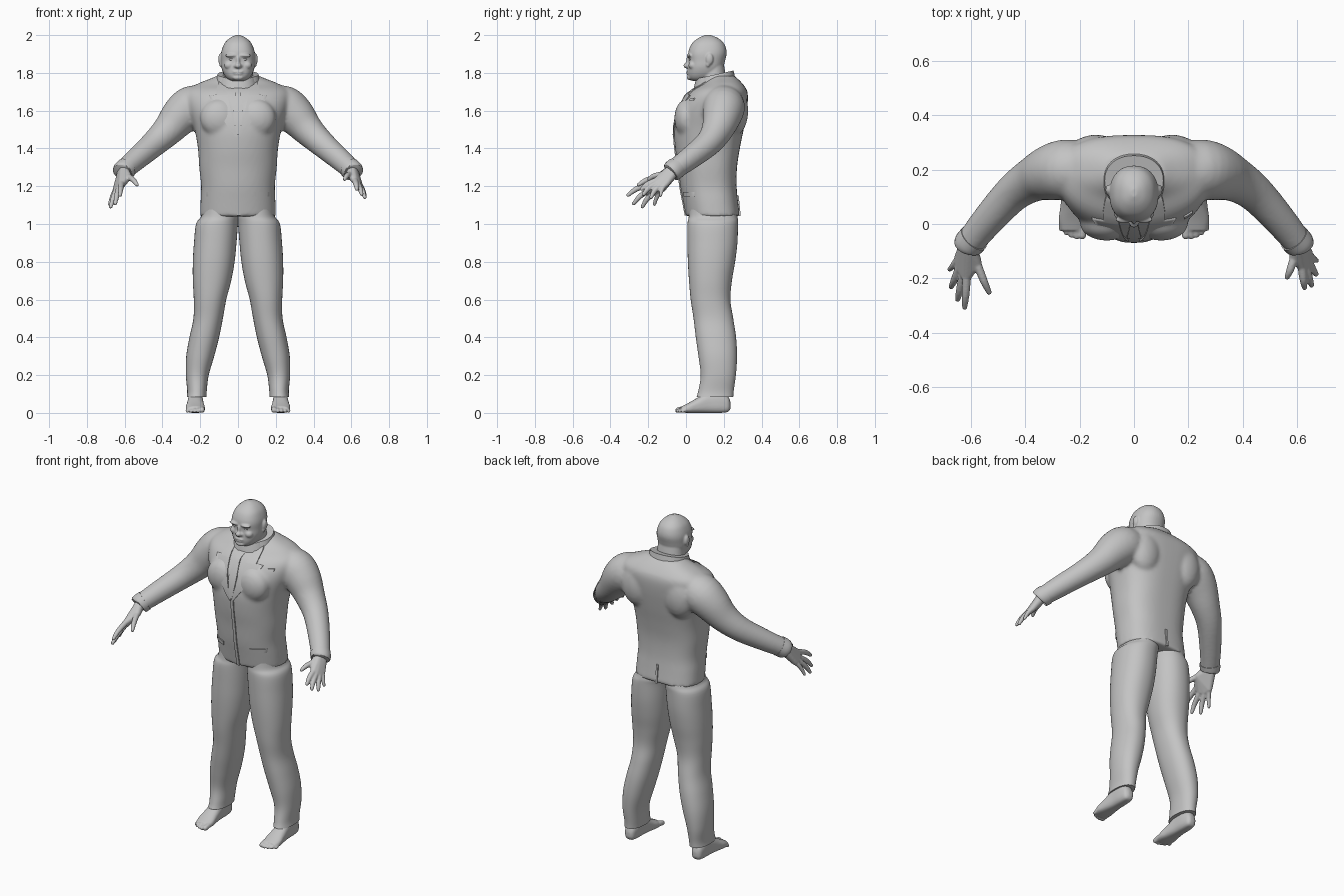
import bpy, bmesh, math
from mathutils import Vector, Matrix

if "Cube" in bpy.data.objects:
    bpy.data.objects.remove(bpy.data.objects["Cube"])

grey = bpy.data.materials.new("plain_grey")
grey.diffuse_color = (0.55, 0.55, 0.55, 1)
grey.use_nodes = True
grey.node_tree.nodes["Principled BSDF"].inputs["Base Color"].default_value = grey.diffuse_color


def finish(name, bm, voxel=0, relax=0):
    bmesh.ops.recalc_face_normals(bm, faces=bm.faces[:])
    me = bpy.data.meshes.new(name)
    bm.to_mesh(me)
    bm.free()
    ob = bpy.data.objects.new(name, me)
    bpy.context.collection.objects.link(ob)
    me.materials.append(grey)
    if voxel:
        m = ob.modifiers.new("merge", 'REMESH')
        m.mode, m.voxel_size, m.use_smooth_shade = 'VOXEL', voxel, True
        s = ob.modifiers.new("relax", 'SMOOTH')
        s.factor, s.iterations = 0.5, relax
        me.shade_smooth()
    else:
        bpy.ops.object.select_all(action='DESELECT')
        ob.select_set(True)
        bpy.context.view_layer.objects.active = ob
        bpy.ops.object.shade_smooth_by_angle(angle=math.radians(50))
    return ob


def dense(rows, k=5):
    """Smooth interpolation through rows of numbers."""
    out = []
    for i in range(len(rows) - 1):
        p = [rows[max(0, min(len(rows) - 1, i + j))] for j in (-1, 0, 1, 2)]
        for s in range(k):
            t = s / k
            out.append([b + 0.5 * t * (c - a + t * (2*a - 5*b + 4*c - d + t * (3*(b - c) + d - a)))
                        for a, b, c, d in zip(*p)])
    return out + [list(rows[-1])]


def skin(bm, rings):
    vs = [[bm.verts.new(p) for p in r] for r in rings]
    n = len(vs[0])
    for a, b in zip(vs, vs[1:]):
        for i in range(n):
            bm.faces.new((a[i], a[(i+1) % n], b[(i+1) % n], b[i]))
    bm.faces.new(vs[0])
    bm.faces.new(vs[-1])


def loft(bm, rows, side=1, front=2.2, back=2.2, n=40, along_y=False, tilt=0):
    """Rows: position, x0, x1, then the y (or z) extents."""
    rings = []
    for s, x0, x1, b0, b1 in dense(rows):
        ring = []
        for i in range(n):
            a = 2 * math.pi * i / n
            c, d = math.cos(a), math.sin(a)
            e = 2 / (back if d > 0 else front)
            x = (x0 + x1) / 2 + (x1 - x0) / 2 * math.copysign(abs(c) ** e, c)
            b = (b0 + b1) / 2 + (b1 - b0) / 2 * math.copysign(abs(d) ** e, d)
            ring.append((side * x, s, b) if along_y else (side * x, b, s + tilt * (b - 0.15)))
        rings.append(ring)
    skin(bm, rings)


def tube(bm, pts, side=1, n=20, round_end=False):
    """Points: x, y, z, radius."""
    p = dense(pts, 4)
    rings = []
    for i, q in enumerate(p):
        d = Vector(p[min(i+1, len(p)-1)][:3]) - Vector(p[max(i-1, 0)][:3])
        rot, c = d.to_track_quat('Z', 'Y'), Vector(q[:3])
        caps = [(0, 1)]
        if round_end and i == len(p) - 1:
            caps = [(math.sin(t), math.cos(t)) for t in (0, 0.5, 0.95, 1.35)]
        for h, r in caps:
            ring = []
            for j in range(n):
                a = 2 * math.pi * j / n
                v = c + rot @ Vector((math.cos(a)*r, math.sin(a)*r, h)) * q[3]
                ring.append((v.x * side, v.y, v.z))
            rings.append(ring)
    skin(bm, rings)


def ball(bm, c, r):
    bmesh.ops.create_uvsphere(bm, u_segments=20, v_segments=12, radius=1,
                              matrix=Matrix.Translation(c) @ Matrix.Diagonal((*r, 1)))


# jacket with sleeves
body = [(z, -x, x, a, b) for z, x, a, b in (
    (1.04, .2, .0, .285), (1.12, .198, -.015, .275), (1.2, .195, -.03, .268),
    (1.3, .205, -.042, .27), (1.4, .212, -.057, .285), (1.5, .23, -.062, .305),
    (1.6, .262, -.045, .322), (1.67, .278, -.008, .328), (1.71, .265, .03, .322),
    (1.742, .215, .085, .3), (1.768, .15, .11, .275), (1.785, .11, .125, .255))]
arm = [(.17, .195, 1.63, .1), (.245, .2, 1.62, .112), (.305, .19, 1.572, .104), (.37, .165, 1.497, .084),
       (.445, .115, 1.425, .07), (.54, .012, 1.342, .06), (.606, -.07, 1.283, .053)]
bm = bmesh.new()
loft(bm, body, front=2.1, back=2.7, n=64)
for s in (1, -1):
    tube(bm, arm, s, 28)
    ball(bm, (s * .1, -.0, 1.56), (.1, .062, .1))       # chest
    ball(bm, (s * .14, .26, 1.6), (.1, .07, .13))       # shoulder blade
finish("jacket", bm, 0.011, 5)

grid = dense(body, 8)


def front_y(x, z):
    for a, b in zip(grid, grid[1:]):
        if a[0] <= z <= b[0]:
            t = (z - a[0]) / (b[0] - a[0])
            hx, y0, y1 = (a[k] + (b[k] - a[k]) * t for k in (2, 3, 4))
            return (y0+y1)/2 - (y1-y0)/2 * max(0, 1 - abs(x/hx)**2.1) ** (1/2.1)
    return 0


def plate(name, rows, lift=.007, side=1):
    """Thin cloth piece lying on the jacket front; rows: z, x0, x1."""
    bm = bmesh.new()
    rings = []
    for z, x0, x1 in rows:
        xs = [x0 + (x1 - x0) * i / 6 for i in range(7)]
        ys = [front_y(x, z) for x in xs]
        rings.append([(side*x, y - lift, z) for x, y in zip(xs, ys)] +
                     [(side*x, y + .002, z) for x, y in zip(xs[::-1], ys[::-1])])
    skin(bm, rings)
    finish(name, bm)


# lapels, tie, front edge and pocket flaps
for s in (1, -1):
    plate("lapel", [(1.46, .004, .012), (1.5, .012, .042), (1.55, .025, .078), (1.6, .038, .112),
                    (1.64, .046, .136), (1.68, .054, .155), (1.685, .055, .115),
                    (1.71, .06, .115), (1.735, .066, .108), (1.755, .07, .1)], side=s)
    plate("pocket_flap", [(1.145, .09, .165), (1.155, .088, .168), (1.17, .088, .168)], .006, s)
plate("breast_pocket", [(1.655, .185, .215), (1.668, .185, .215)], .006)
plate("tie", [(1.47, -.006, .006), (1.52, -.017, .017), (1.6, -.026, .026), (1.68, -.015, .015),
              (1.695, -.014, .014), (1.73, -.024, .024), (1.745, -.022, .022)], .008)
plate("front_edge", [(1.045 + .03*i, -.004, .014) for i in range(15)], .006)

# collars around the neck
for name, r, z, y0, y1 in (("jacket_collar", .108, 1.79, .06, .252), ("shirt_collar", .092, 1.79, .045, .228)):
    bm = bmesh.new()
    loft(bm, [(z-.07, -r-.02, r+.02, y0-.01, y1+.015), (z-.03, -r-.008, r+.008, y0, y1+.006), (z, -r, r, y0+.008, y1)],
         tilt=.22)
    finish(name, bm)

# cuffs
for s in (1, -1):
    bm = bmesh.new()
    tube(bm, [(.59, -.052, 1.297, .057), (.609, -.073, 1.28, .056), (.613, -.08, 1.274, .05)], s, 28)
    finish("cuff", bm)

# trousers
leg = [(1.1, -.005, .185, .02, .255), (1.04, -.005, .195, .015, .272), (1.0, .0, .222, .008, .275),
       (.9, .008, .233, .008, .272), (.8, .018, .239, .01, .26), (.7, .036, .239, .016, .243),
       (.6, .062, .234, .025, .235), (.5, .08, .236, .04, .25), (.4, .1, .257, .052, .265),
       (.3, .126, .274, .066, .27), (.2, .155, .276, .078, .264), (.12, .165, .269, .066, .253),
       (.085, .167, .271, .056, .25)]
for s in (1, -1):
    bm = bmesh.new()
    loft(bm, leg, s, n=44)
    finish("trouser_leg", bm)

# feet with toes
foot = [(.236, .21, .235, .025, .055), (.222, .195, .255, .005, .09), (.18, .187, .263, 0, .12),
        (.12, .185, .265, 0, .115), (.06, .18, .272, 0, .08), (.015, .175, .277, 0, .054), (-.025, .182, .268, .002, .034)]
for s in (1, -1):
    bm = bmesh.new()
    loft(bm, foot, s, front=3, n=28, along_y=True)
    loft(bm, [(.05, .19, .26, .11, .22), (.16, .188, .262, .11, .215)], s)
    for i in range(5):
        x, r = .19 + .0195 * i, (.015, .011, .0105, .01, .009)[i]
        tip = (-.042, -.046, -.041, -.032, -.018)[i]
        tube(bm, [(x, .02, .024, r), (x, tip + .025, .02, r), (x + .001, tip, r, r)], s, 12, True)
    finish("foot", bm, 0.0045, 3)


# hands: palm hull plus five tapered fingers
def hand(name, wrist, tips):
    bm = bmesh.new()
    w = Vector(wrist)
    tips = [Vector(t) for t in tips]
    knuckles = [w.lerp(t, .5) for t in tips[1:]]
    across = (knuckles[0] - knuckles[-1]).normalized()
    ball(bm, (0, 0, 0), (1, 1, 1))
    unit = [v.co.copy() for v in bm.verts]
    bm.clear()
    for c, r in [(w + across*.012, .027), (w - across*.012, .027), (w.lerp(tips[0], .35), .019)] + \
                [(k, .0165) for k in knuckles]:
        for u in unit:
            bm.verts.new(c + u * r)
    bmesh.ops.convex_hull(bm, input=bm.verts[:])
    bmesh.ops.delete(bm, geom=[v for v in bm.verts if not v.link_faces], context='VERTS')
    for i, t in enumerate(tips):
        a = w.lerp(t, .32 if i == 0 else .46)
        mid = a.lerp(t, .55) + Vector((0, -.004, .007))
        f = .85 if i == 4 else 1
        tube(bm, [(*a, .0165*f), (*mid, .0145*f), (*t.lerp(a, .08), .01*f)], 1, 12, True)
    finish(name, bm, 0.0045, 3)


hand("left_hand", (-.608, -.075, 1.277),
     [(-.53, -.262, 1.203), (-.625, -.317, 1.147), (-.652, -.287, 1.1), (-.677, -.238, 1.083), (-.684, -.172, 1.095)])
hand("right_hand", (.608, -.075, 1.277),
     [(.562, -.203, 1.235), (.63, -.242, 1.18), (.657, -.232, 1.152), (.674, -.19, 1.135), (.677, -.138, 1.145)])

# head with face
skull = [(z, -x, x, a, b) for z, x, a, b in (
    (1.757, .035, .035, .12), (1.77, .058, .017, .16), (1.795, .076, .01, .185), (1.83, .088, .011, .198),
    (1.865, .09, .014, .207), (1.9, .09, .011, .215), (1.93, .083, .018, .212), (1.96, .069, .035, .198),
    (1.985, .043, .066, .168), (2.0, .012, .1, .13))]
bm = bmesh.new()
loft(bm, skull, front=2.4, back=2.2)
loft(bm, [(1.66, -.1, .1, .08, .23), (1.76, -.083, .083, .075, .215), (1.85, -.075, .075, .08, .2)])
ball(bm, (0, .006, 1.838), (.018, .02, .015))        # nose tip
ball(bm, (0, .014, 1.862), (.011, .014, .03))        # nose bridge
ball(bm, (0, .013, 1.806), (.03, .012, .006))        # upper lip
ball(bm, (0, .014, 1.795), (.026, .012, .006))       # lower lip
ball(bm, (0, .022, 1.775), (.03, .018, .014))        # chin
for s in (1, -1):
    ball(bm, (s * .036, .017, 1.892), (.034, .014, .009))   # brow
    ball(bm, (s * .016, .014, 1.836), (.01, .011, .009))    # nostril
    ball(bm, (s * .047, .035, 1.84), (.026, .022, .022))    # cheek
    ball(bm, (s * .093, .125, 1.873), (.012, .02, .03))     # ear
    ball(bm, (s * .091, .116, 1.846), (.009, .011, .014))   # ear lobe
finish("head", bm, 0.005, 3)

# eyes
for s in (1, -1):
    bm = bmesh.new()
    ball(bm, (s * .034, .024, 1.872), (.014, .009, .007))
    finish("eye", bm)

# back vent
bm = bmesh.new()
skin(bm, [[(-.006, .27, z), (.006, .27, z), (.006, y + .006, z), (-.006, y + .006, z)]
          for z, y in ((1.042, .284), (1.09, .279), (1.15, .273))])
finish("back_vent", bm)
